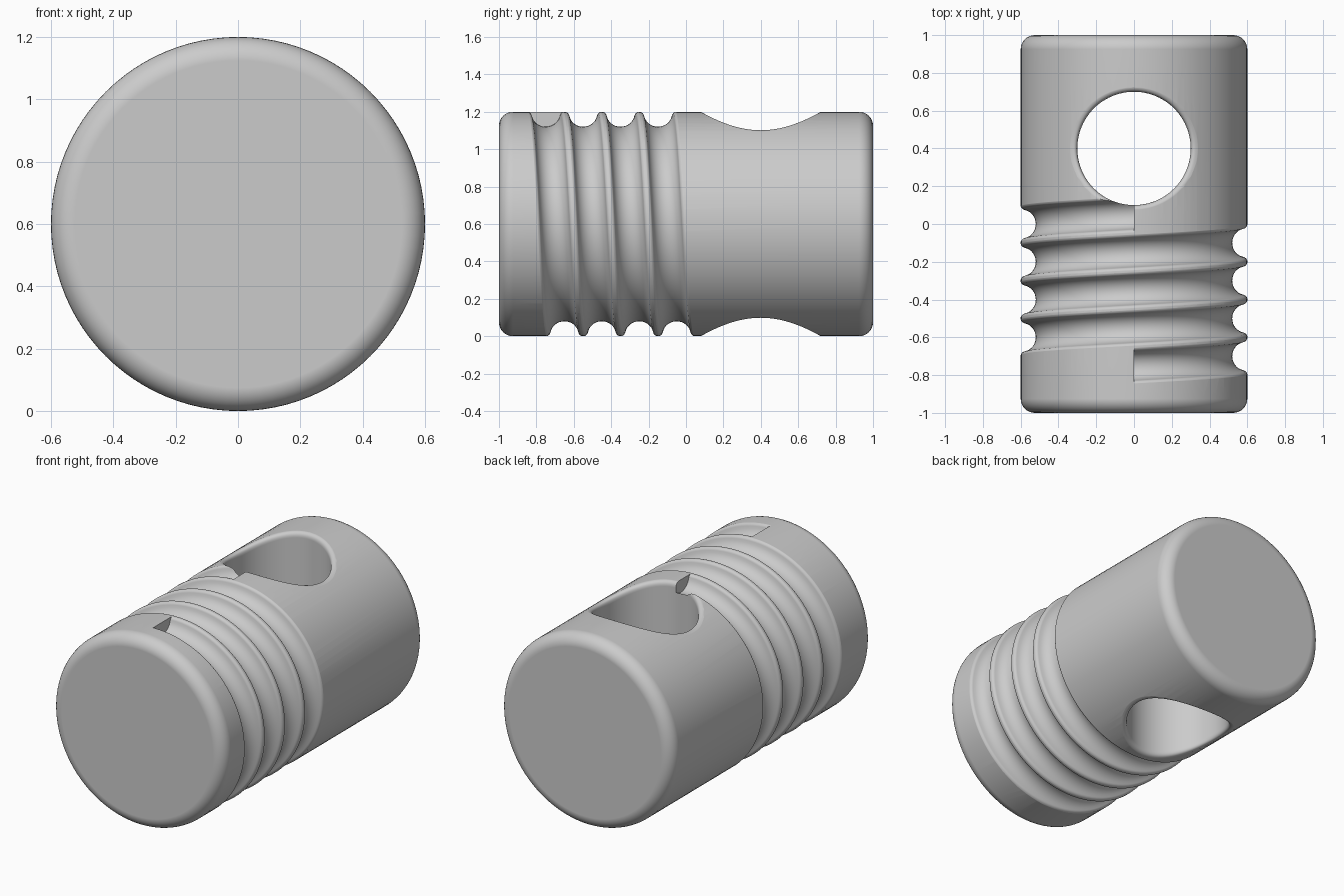
import bpy, bmesh
from math import sin, cos, pi, sqrt, asin

RADIUS, SIDES = 0.6, 96
PITCH, TURNS, START = 0.2, 4, -0.75
HOLE_R, HOLE_Y = 0.3, 0.4

cube = bpy.data.objects.get("Cube")
if cube:
    bpy.data.objects.remove(cube, do_unlink=True)

grey = bpy.data.materials.new("plain grey")
grey.use_nodes = True
grey.diffuse_color = (0.6, 0.6, 0.6, 1)
grey.node_tree.nodes["Principled BSDF"].inputs["Base Color"].default_value = (0.6, 0.6, 0.6, 1)


def loft(name, rings, loop=False):
    """Skin equal closed rings of points and cap both ends."""
    bm = bmesh.new()
    rows = [[bm.verts.new(p) for p in ring] for ring in rings]
    n = len(rows[0])
    for a, b in zip(rows, rows[1:]):
        for i in range(n):
            j = (i + 1) % n
            bm.faces.new((a[i], a[j], b[j], b[i]))
    bm.faces.new(rows[0])
    bm.faces.new(rows[-1])
    bmesh.ops.recalc_face_normals(bm, faces=bm.faces)
    mesh = bpy.data.meshes.new(name)
    bm.to_mesh(mesh)
    bm.free()
    mesh.materials.append(grey)
    obj = bpy.data.objects.new(name, mesh)
    bpy.context.collection.objects.link(obj)
    return obj


def around(r, y, t):
    """Point at angle t, measured from the top, around the barrel axis."""
    return (r * sin(t), y, RADIUS + r * cos(t))


# Barrel with rounded rims
round_r = 0.075
rim = [(RADIUS - round_r * (1 - sin(a)), 1 - round_r * (1 - cos(a)))
       for a in (i * pi / 16 for i in range(9))]
profile = [(r, -y) for r, y in rim] + [(r, y) for r, y in reversed(rim)]
barrel = loft("grooved_barrel", [
    [around(r, y, 2 * pi * k / SIDES) for k in range(SIDES)] for r, y in profile])

# Spiral groove cutter: round channel with softened lips
channel, lip = 0.08, 0.02
reach = sqrt((channel + lip) ** 2 - lip ** 2)
low = asin(lip / (channel + lip))
side = [(reach, RADIUS + 0.06), (reach, RADIUS + 0.001)]
for i in range(1, 6):
    a = pi / 2 + (pi / 2 - low) * i / 5
    side.append((reach + lip * cos(a), RADIUS - lip + lip * sin(a)))
for i in range(1, 9):
    a = low + (pi / 2 - low) * i / 8
    side.append((channel * cos(a), RADIUS - channel * sin(a)))
section = side + [(-d, r) for d, r in reversed(side[:-1])]
rings = []
for k in range(TURNS * SIDES + 1):
    y = START + PITCH * k / SIDES
    rings.append([around(r, y + d, 2 * pi * k / SIDES) for d, r in section])
groove = loft("groove_cutter", rings)


# Cross hole cutter, flared to follow the barrel surface at both mouths
def surface(x):
    return sqrt(RADIUS ** 2 - x ** 2)


def hole_ring(u, sign):
    ring = []
    for k in range(SIDES):
        a = 2 * pi * k / SIDES
        flare = 0.034 + 0.014 * cos(a) ** 2
        edge = surface(HOLE_R * cos(a))
        outer = surface((HOLE_R + flare) * cos(a)) + 0.001
        r = HOLE_R + flare * u * u
        h = (1 - u) ** 2 * (edge - flare) + 2 * u * (1 - u) * edge + u * u * outer
        if u > 1:
            r, h = HOLE_R + flare, 0.7
        ring.append((r * cos(a), HOLE_Y + r * sin(a), RADIUS + sign * h))
    return ring


steps = [i / 8 for i in range(9)] + [2]
hole = loft("hole_cutter", [hole_ring(u, -1) for u in reversed(steps)]
            + [hole_ring(u, 1) for u in steps])

# Cut the barrel, then shade it
bpy.ops.object.select_all(action="DESELECT")
bpy.context.view_layer.objects.active = barrel
barrel.select_set(True)
for cutter in (groove, hole):
    cutter.hide_render = True
    cut = barrel.modifiers.new(cutter.name, "BOOLEAN")
    cut.operation, cut.solver, cut.object = "DIFFERENCE", "EXACT", cutter
    bpy.ops.object.modifier_apply(modifier=cut.name)
    bpy.data.objects.remove(cutter, do_unlink=True)
bpy.ops.object.shade_smooth_by_angle(angle=pi / 5)
weighted = barrel.modifiers.new("even_shading", "WEIGHTED_NORMAL")
weighted.keep_sharp = True
